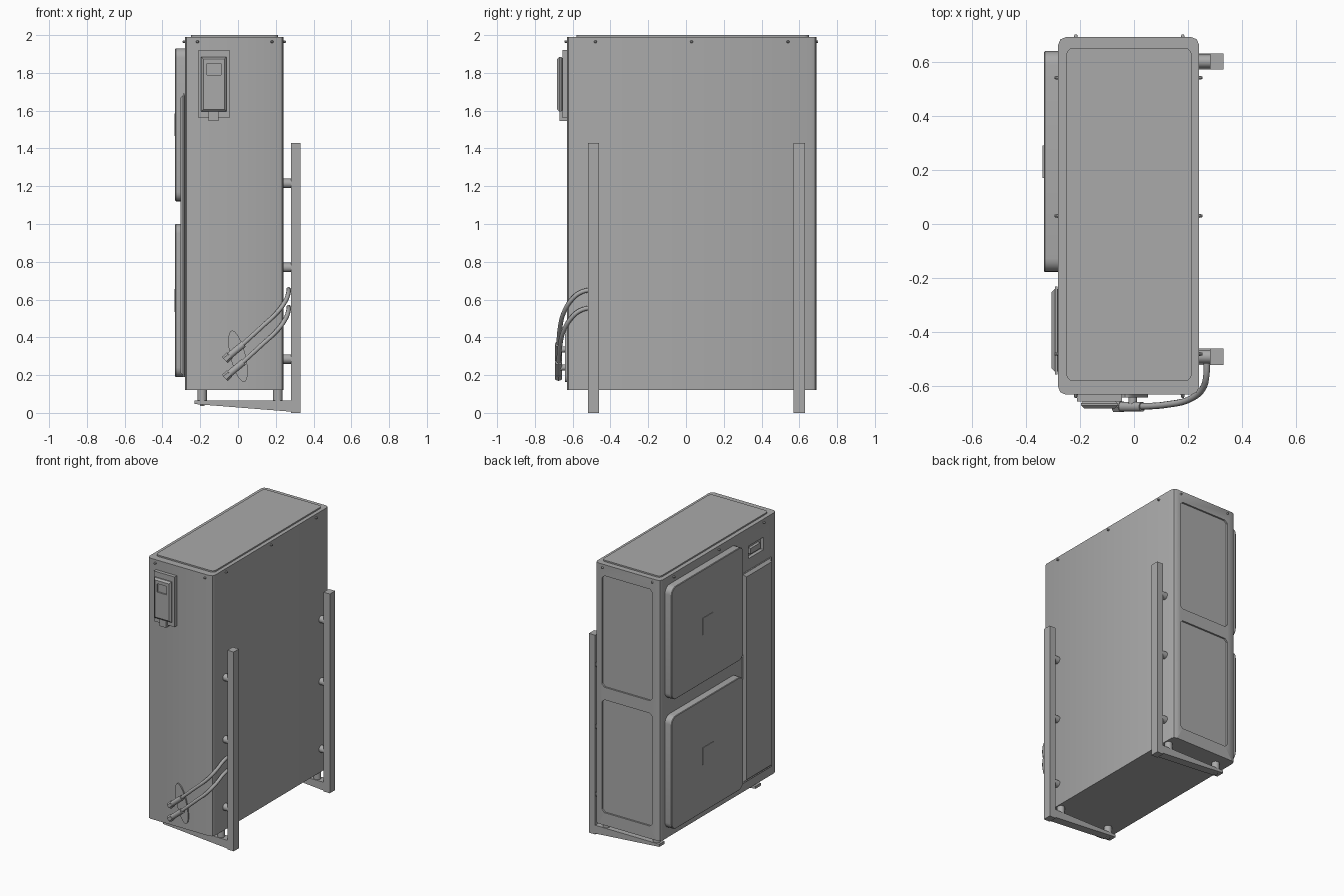
import bpy, bmesh, math
from mathutils import Vector, Matrix

if "Cube" in bpy.data.objects:
    bpy.data.objects.remove(bpy.data.objects["Cube"])

grey = bpy.data.materials.new("casing_grey")
grey.use_nodes = True
grey.diffuse_color = (0.4, 0.4, 0.4, 1)
grey.node_tree.nodes["Principled BSDF"].inputs["Base Color"].default_value = (0.4, 0.4, 0.4, 1)


def finish(name, bm, smooth=False):
    bmesh.ops.recalc_face_normals(bm, faces=bm.faces)
    me = bpy.data.meshes.new(name)
    bm.to_mesh(me)
    bm.free()
    ob = bpy.data.objects.new(name, me)
    bpy.context.collection.objects.link(ob)
    me.materials.append(grey)
    if smooth:
        bpy.ops.object.select_all(action='DESELECT')
        ob.select_set(True)
        bpy.context.view_layer.objects.active = ob
        bpy.ops.object.shade_smooth_by_angle(angle=math.radians(35))
    return ob


def block(name, lo, hi, axis=2, corner=0, segments=1, edge=0):
    """Box from lo to hi; edges along axis rounded by corner, the rest by edge."""
    lo, hi = Vector(lo), Vector(hi)
    size, middle = Matrix.Diagonal(hi - lo), (lo + hi) / 2
    bm = bmesh.new()
    bmesh.ops.create_cube(bm, size=1)
    for v in bm.verts:
        v.co = middle + size @ v.co
    if corner:
        along = [e for e in bm.edges if abs((e.verts[0].co - e.verts[1].co)[axis]) > 1e-4]
        bmesh.ops.bevel(bm, geom=along, offset=corner, segments=segments,
                        profile=0.5, affect='EDGES')
    if edge:
        bm.normal_update()
        rim = [e for e in bm.edges if any(abs(f.normal[axis]) > 0.9 for f in e.link_faces)]
        bmesh.ops.bevel(bm, geom=rim, offset=edge, segments=1, profile=0.5, affect='EDGES')
    return finish(name, bm, smooth=segments > 1)


def rod(name, a, b, r, r2=None, sides=20):
    a, b = Vector(a), Vector(b)
    bm = bmesh.new()
    turn = (b - a).to_track_quat('Z', 'Y').to_matrix().to_4x4()
    bmesh.ops.create_cone(bm, cap_ends=True, segments=sides, radius1=r,
                          radius2=r if r2 is None else r2, depth=(b - a).length,
                          matrix=Matrix.Translation((a + b) / 2) @ turn)
    return finish(name, bm, smooth=True)


def tube(name, points, r):
    cu = bpy.data.curves.new(name, 'CURVE')
    cu.dimensions = '3D'
    cu.bevel_depth, cu.bevel_resolution, cu.resolution_u = r, 3, 6
    cu.use_fill_caps = True
    sp = cu.splines.new('BEZIER')
    sp.bezier_points.add(len(points) - 1)
    for p, co in zip(sp.bezier_points, points):
        p.co = co
        p.handle_left_type = p.handle_right_type = 'AUTO'
    cu.materials.append(grey)
    ob = bpy.data.objects.new(name, cu)
    bpy.context.collection.objects.link(ob)


def cut(target, cutter):
    mod = target.modifiers.new("recess", 'BOOLEAN')
    mod.operation, mod.solver, mod.object = 'DIFFERENCE', 'EXACT', cutter
    bpy.context.view_layer.objects.active = target
    bpy.ops.object.modifier_apply(modifier=mod.name)
    bpy.data.objects.remove(cutter)


# Casing with recessed end panels and a grip recess, and the raised lid
casing = block("casing", (-.28, -.63, .12), (.24, .69, 1.99), corner=.028, segments=2)
for z0, z1 in ((.21, 1.02), (1.11, 1.91)):
    cut(casing, block("cutter", (-.215, .678, z0), (.185, .8, z1), axis=1, corner=.02))
cut(casing, block("cutter", (-.4, -.48, 1.77), (-.255, -.31, 1.86)))
block("grip_bar", (-.275, -.45, 1.79), (-.25, -.34, 1.83))
block("lid", (-.25, -.58, 1.98), (.213, .65, 2.0), corner=.025, segments=3)

# Two fan covers with a centre plate each
for name, z in (("lower", .595), ("upper", 1.525)):
    block(name + "_fan_cover", (-.333, -.177, z - .405), (-.27, .638, z + .405),
          axis=0, corner=.05, segments=5, edge=.004)
    block(name + "_fan_plate", (-.337, .17, z - .06), (-.33, .29, z + .06))

# Service panel beside the fans
block("service_panel", (-.305, -.555, .19), (-.27, -.23, 1.69), axis=0, edge=.022)

# Control box on the front
block("control_backplate", (-.21, -.655, 1.56), (-.045, -.62, 1.92))
control = block("control_box", (-.195, -.682, 1.595), (-.06, -.65, 1.885), axis=1, edge=.012)
cut(control, block("cutter", (-.165, -.7, 1.79), (-.09, -.672, 1.85)))
block("control_latch", (-.155, -.67, 1.545), (-.103, -.62, 1.60))

# Oval connection plate
bm = bmesh.new()
bmesh.ops.create_cone(bm, cap_ends=True, segments=32, radius1=1, radius2=1, depth=1,
                      matrix=Matrix.Translation((0, -.633, .30)) @ Matrix.Rotation(math.radians(-14), 4, 'Y')
                      @ Matrix.Diagonal((.04, .014, .14, 1)) @ Matrix.Rotation(math.pi / 2, 4, 'X'))
finish("connection_plate", bm, smooth=True)

# Valves and refrigerant pipes
for name, z in (("lower", .19), ("upper", .285)):
    rod(name + "_valve_cap", (-.07, -.675, z - .005), (-.045, -.675, z + .018), .022, sides=6)
    rod(name + "_valve_body", (-.045, -.675, z + .018), (.03, -.675, z + .08), .018)
    rod(name + "_valve_stem", (-.005, -.62, z + .05), (-.005, -.675, z + .05), .016)
    tube(name + "_pipe", [(.0, -.675, z + .055), (.12, -.667, z + .165), (.21, -.645, z + .25),
                          (.255, -.605, z + .315), (.267, -.56, z + .352),
                          (.268, -.49, z + .37)], .012)

# Wall brackets: post, tapered arm, spacers and rubber feet
for name, y in (("front", -.49), ("back", .60)):
    block(name + "_post", (.28, y - .03, 0), (.33, y + .03, 1.43))
    arm = block(name + "_arm", (-.23, y - .03, .005), (.30, y + .03, .066))
    for v in arm.data.vertices:
        if v.co.x < 0 and v.co.z < .03:
            v.co.z = .047
    for z in (.285, .77, 1.215):
        rod(name + "_spacer", (.235, y, z), (.285, y, z), .025)
    for x in (-.19, .21):
        rod(name + "_foot", (x, y, .06), (x, y, .125), .025)
        rod(name + "_foot_bolt", (x, y, .036), (x, y, .06), .014, sides=6)

# Screws round the top edge
for y in (-.48, .03, .54):
    rod("side_screw", (.235, y, 1.965), (.253, y, 1.965), .009, .005, 10)
    rod("side_screw", (-.275, y, 1.965), (-.293, y, 1.965), .009, .005, 10)
for x in (-.215, .18):
    rod("end_screw", (x, -.625, 1.965), (x, -.643, 1.965), .009, .005, 10)
    rod("end_screw", (x, .685, 1.965), (x, .70, 1.965), .009, .005, 10)
